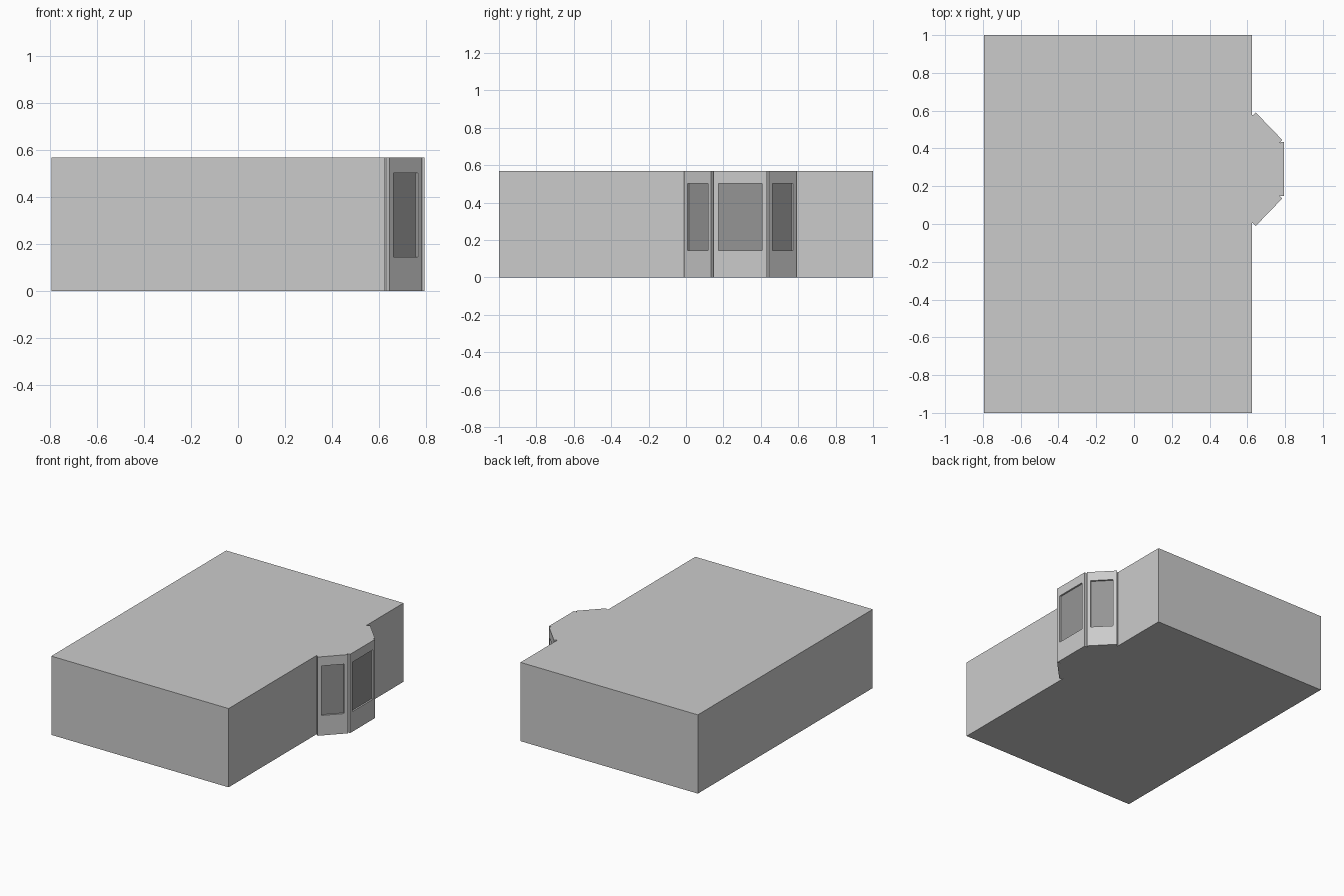
import bpy, bmesh
from mathutils import Vector

if "Cube" in bpy.data.objects:
    bpy.data.objects.remove(bpy.data.objects["Cube"])

HEIGHT = 0.57
BAY_Y = 0.29          # centre line of the bay
DEPTH = 0.02          # window wall thickness
RECESS = 0.012        # glass set-back
MARGIN, SILL, HEAD = 0.036, 0.145, 0.503

glass = bpy.data.materials.new("dark_glass")
glass.diffuse_color = (0.3, 0.3, 0.3, 1)
glass.use_nodes = True
glass.node_tree.nodes["Principled BSDF"].inputs["Base Color"].default_value = glass.diffuse_color
plain = bpy.data.materials.new("plain_wall")
plain.diffuse_color = (0.8, 0.8, 0.8, 1)
plain.use_nodes = True
plain.node_tree.nodes["Principled BSDF"].inputs["Base Color"].default_value = plain.diffuse_color


def finish(bm, name, mats=()):
    bmesh.ops.recalc_face_normals(bm, faces=bm.faces)
    mesh = bpy.data.meshes.new(name)
    bm.to_mesh(mesh)
    bm.free()
    for m in mats:
        mesh.materials.append(m)
    obj = bpy.data.objects.new(name, mesh)
    bpy.context.collection.objects.link(obj)


def prism(bm, outline):
    base = bm.faces.new([bm.verts.new((x, y, 0)) for x, y in outline])
    ext = bmesh.ops.extrude_face_region(bm, geom=[base])["geom"]
    verts = [v for v in ext if isinstance(v, bmesh.types.BMVert)]
    bmesh.ops.translate(bm, verts=verts, vec=(0, 0, HEIGHT))


def window_wall(name, a, b):
    # Slab whose outer face runs from a to b, with a recessed pane
    a, b = Vector(a), Vector(b)
    d = (b - a).normalized()
    n = Vector((d.y, -d.x))
    bm = bmesh.new()
    prism(bm, [a, b, b - n * DEPTH, a - n * DEPTH])
    bmesh.ops.recalc_face_normals(bm, faces=bm.faces)
    n3 = n.to_3d()
    front = max(bm.faces, key=lambda f: f.normal.dot(n3))
    bmesh.ops.inset_individual(bm, faces=[front], thickness=MARGIN)
    for v in front.verts:
        v.co.z = SILL if v.co.z < HEIGHT / 2 else HEAD
    pane = bmesh.ops.extrude_discrete_faces(bm, faces=[front])["faces"][0]
    bmesh.ops.translate(bm, verts=pane.verts, vec=-n3 * RECESS)
    pane.material_index = 1
    finish(bm, name, (plain, glass))


def flip(p):
    return (p[0], 2 * BAY_Y - p[1])


# Main block with the core of the bay in one outline
half_bay = [(0.625, 0.004), (0.631, 0.004), (0.772, 0.15), (0.775, 0.15)]
outline = ([(-0.795, -1), (0.625, -1)] + half_bay
           + [flip(p) for p in reversed(half_bay)]
           + [(0.625, 1), (-0.795, 1)])
body = bmesh.new()
prism(body, outline)
finish(body, "room_block")

# Bay window walls
p, q = (0.645, -0.01), (0.785, 0.135)
window_wall("bay_side_front", p, q)
window_wall("bay_centre", (0.795, 0.147), (0.795, 0.433))
window_wall("bay_side_back", flip(q), flip(p))
